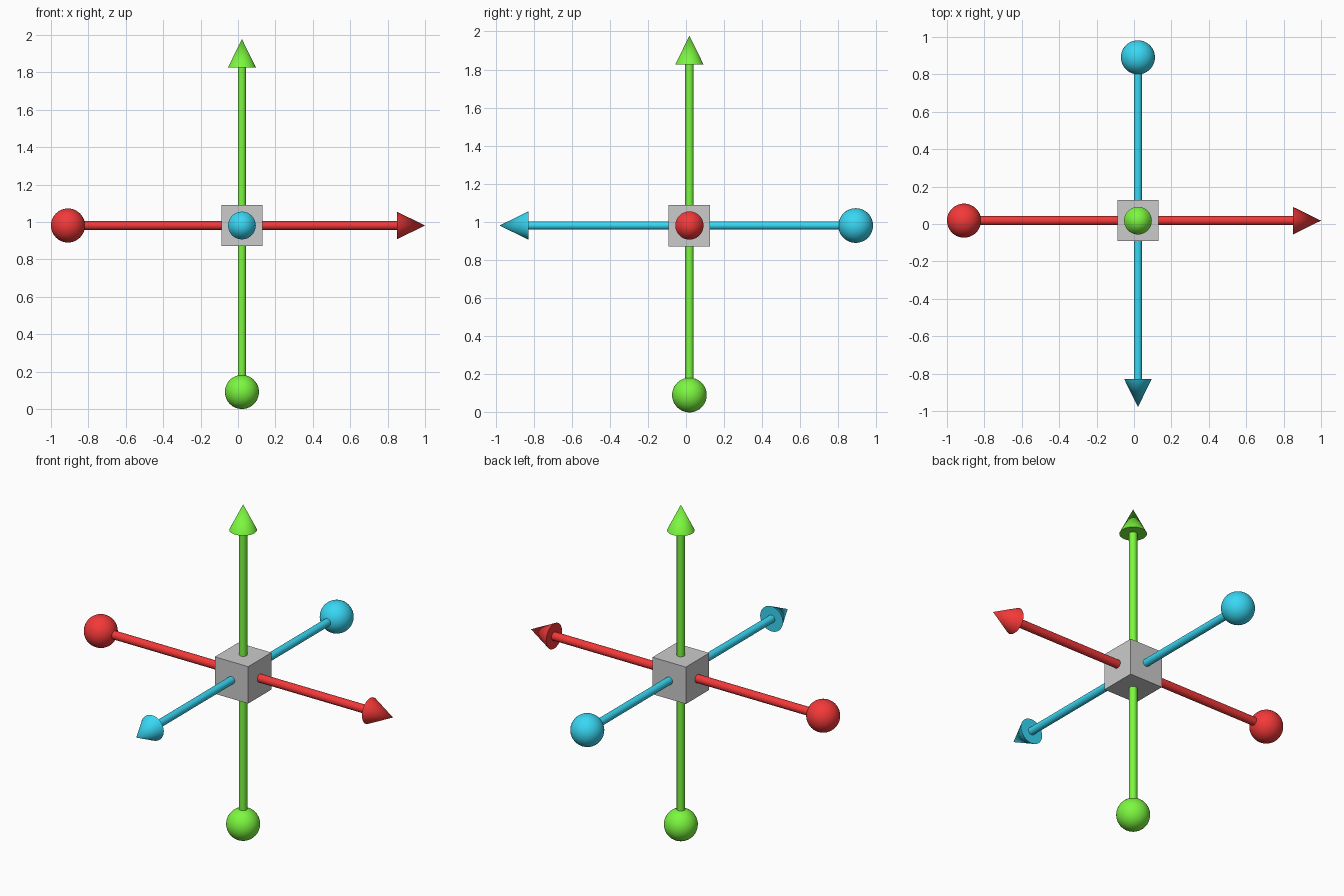
import bpy, math
from mathutils import Vector

if "Cube" in bpy.data.objects:
    bpy.data.objects.remove(bpy.data.objects["Cube"])

HUB = Vector((0.021, 0.018, 0.981))


def material(name, rgb):
    m = bpy.data.materials.new(name)
    m.diffuse_color = (*rgb, 1)
    m.use_nodes = True
    m.node_tree.nodes["Principled BSDF"].inputs["Base Color"].default_value = m.diffuse_color
    return m


def finish(name, mat):
    ob = bpy.context.object
    ob.name = name
    ob.data.materials.append(mat)
    bpy.ops.object.shade_smooth_by_angle(angle=math.radians(35))


def axis(name, direction, tip, ball, rod_r, mat):
    """Rod through the hub with an arrow head at one end and a ball at the other."""
    d = Vector(direction)
    rot = d.to_track_quat('Z', 'Y').to_euler()
    head_len, ball_r = 0.151, 0.091
    base = tip - head_len
    # rod
    bpy.ops.mesh.primitive_cylinder_add(vertices=32, radius=rod_r, depth=base + ball - 0.04,
                                        location=HUB + d * (base - ball + 0.04) / 2, rotation=rot)
    finish(name + "_rod", mat)
    # arrow head
    bpy.ops.mesh.primitive_cone_add(vertices=48, radius1=0.074, radius2=0, depth=head_len,
                                    location=HUB + d * (base + head_len / 2), rotation=rot)
    finish(name + "_arrow_head", mat)
    # end ball
    bpy.ops.mesh.primitive_uv_sphere_add(segments=48, ring_count=24, radius=ball_r,
                                         location=HUB - d * ball, rotation=rot)
    finish(name + "_end_ball", mat)


# central cube
bpy.ops.mesh.primitive_cube_add(size=0.218, location=HUB)
bpy.context.object.name = "hub_cube"

# three coloured axes
axis("red_axis", (1, 0, 0), 0.979, 0.930, 0.024, material("red", (0.9, 0.04, 0.04)))
axis("blue_axis", (0, -1, 0), 0.997, 0.873, 0.022, material("blue", (0.04, 0.68, 0.9)))
axis("green_axis", (0, 0, 1), 0.997, 0.890, 0.022, material("green", (0.2, 0.93, 0.05)))
